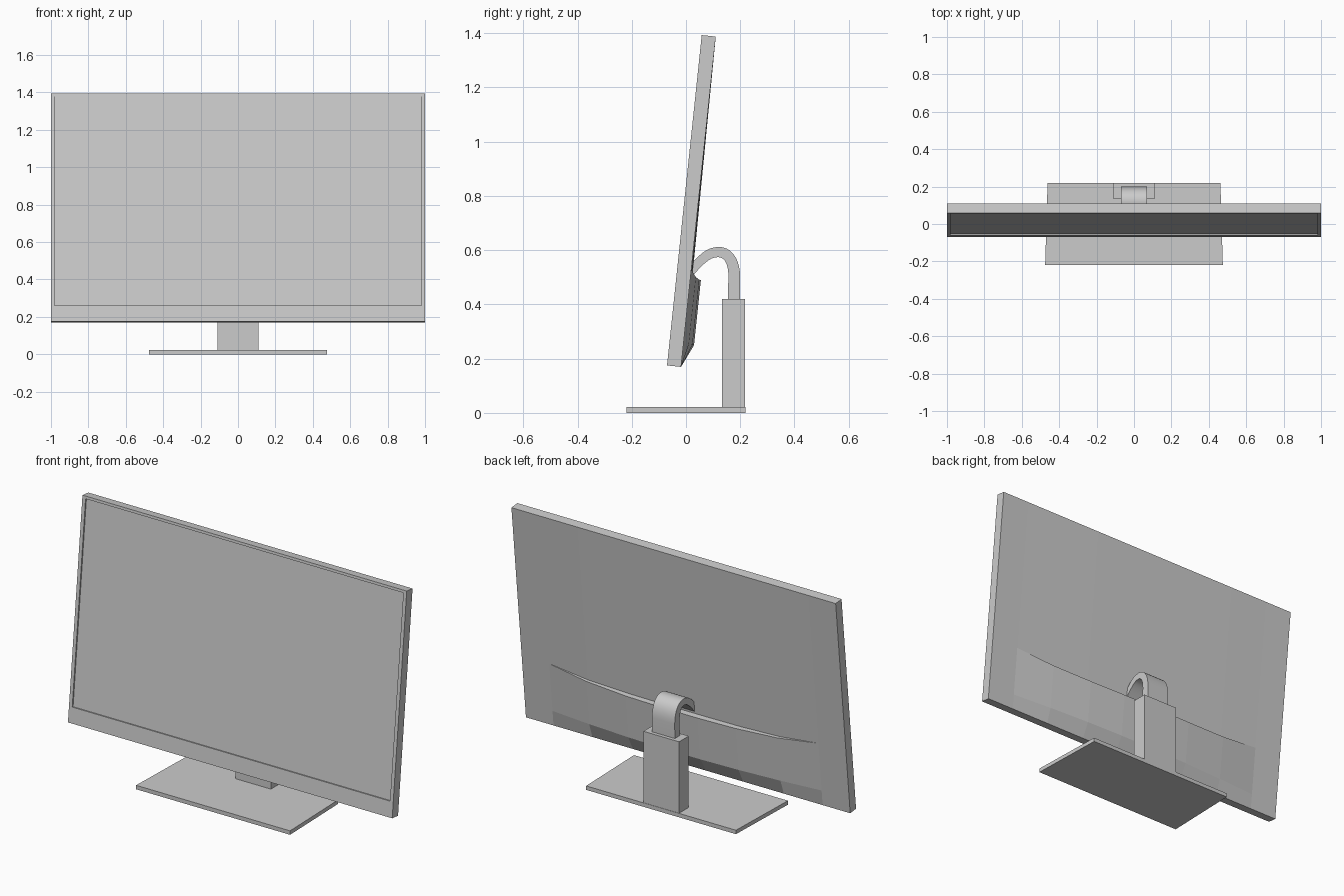
import bpy, bmesh, math
from mathutils import Vector
from mathutils.geometry import interpolate_bezier

if "Cube" in bpy.data.objects:
    bpy.data.objects.remove(bpy.data.objects["Cube"])

TILT = math.radians(6)
L, T = 1.2247, 0.052          # panel height and edge thickness


def finish(bm, name, smooth=False):
    bmesh.ops.remove_doubles(bm, verts=bm.verts, dist=1e-5)
    bmesh.ops.recalc_face_normals(bm, faces=bm.faces)
    me = bpy.data.meshes.new(name)
    bm.to_mesh(me)
    bm.free()
    ob = bpy.data.objects.new(name, me)
    bpy.context.collection.objects.link(ob)
    if smooth:
        bpy.context.view_layer.objects.active = ob
        ob.select_set(True)
        bpy.ops.object.shade_smooth_by_angle(angle=math.radians(30))
        ob.select_set(False)
    return ob


def prism(name, outline, offset, smooth=False):
    bm = bmesh.new()
    f = bm.faces.new([bm.verts.new(p) for p in outline])
    ext = bmesh.ops.extrude_face_region(bm, geom=[f])["geom"]
    bmesh.ops.translate(bm, vec=offset,
                        verts=[v for v in ext if isinstance(v, bmesh.types.BMVert)])
    # keep the starting cap so the solid is closed
    if not f.is_valid:
        bm.faces.new([bm.verts.new(p) for p in outline])
    return finish(bm, name, smooth)


def panel_point(x, v, n):
    """v runs up the tilted panel, n runs backwards through it."""
    s, c = math.sin(TILT), math.cos(TILT)
    return Vector((x, -0.07 + v * s + n * c, 0.175 + v * c - n * s))


# Tilted panel: lofted back cover with a faceted bulge and a ledge
half = [0.11, 0.34, 0.59, 0.83, 1.0]
xs = [-x for x in reversed(half)] + half


def section(x):
    k = min(abs(x) / 0.83, 1)
    bulge = 0.04 * (1 - k * k)
    crown = 0.007 * (1 - k * k)
    ledge = 0.326 + 0.035 * k ** 4
    return [(0, 0), (0, T), (0.085, T + bulge), (ledge, T + bulge),
            (ledge, T + crown), (L, T), (L, 0)]


bm = bmesh.new()


def face(points):
    unique = []
    for p in points:
        if all((p - q).length > 1e-5 for q in unique):
            unique.append(p)
    if len(unique) > 2:
        bm.faces.new([bm.verts.new(p) for p in unique])


for a, b in zip(xs, xs[1:]):
    sa, sb = section(a), section(b)
    for i in range(6):
        face([panel_point(a, *sa[i]), panel_point(a, *sa[i + 1]),
              panel_point(b, *sb[i + 1]), panel_point(b, *sb[i])])
for x in (-1, 1):
    face([panel_point(x, *p) for p in section(x)])

# Front bezel and recessed screen
outer = [(-1, 0), (1, 0), (1, L), (-1, L)]
inner = [(-0.98, 0.0875), (0.98, 0.0875), (0.98, 1.21), (-0.98, 1.21)]
DEPTH = 0.008
for i in range(4):
    j = (i + 1) % 4
    face([panel_point(*outer[i], 0), panel_point(*outer[j], 0),
          panel_point(*inner[j], 0), panel_point(*inner[i], 0)])
    face([panel_point(*inner[i], 0), panel_point(*inner[j], 0),
          panel_point(*inner[j], DEPTH), panel_point(*inner[i], DEPTH)])
face([panel_point(*p, DEPTH) for p in inner])
finish(bm, "display_panel")

# Base plate, slightly wider at the front
prism("base_plate", [(-0.475, -0.22, 0), (0.475, -0.22, 0),
                     (0.462, 0.22, 0), (-0.462, 0.22, 0)], (0, 0, 0.022))

# Upright column
prism("stand_column", [(-0.11, 0.133, 0.02), (0.11, 0.133, 0.02),
                       (0.11, 0.218, 0.02), (-0.11, 0.218, 0.02)], (0, 0, 0.4))

# Curved neck joining the column to the panel
bez = [[(0.178, 0.5), (0.178, 0.56), (0.155, 0.593), (0.12, 0.593)],
       [(0.12, 0.593), (0.08, 0.593), (0.055, 0.565), (0.008, 0.511)]]
path = [Vector((0.176, 0.41))]
for p0, h0, h1, p1 in bez:
    pts = interpolate_bezier(*[Vector((*p, 0)) for p in (p0, h0, h1, p1)], 10)
    path += [p.to_2d() for p in pts if (p.to_2d() - path[-1]).length > 1e-4]
left, right = [], []
for i, p in enumerate(path):
    d = (path[min(i + 1, len(path) - 1)] - path[max(i - 1, 0)]).normalized()
    h = 0.022 - 0.006 * i / (len(path) - 1)
    side = Vector((d.y, -d.x)) * h
    left.append(p + side)
    right.append(p - side)
prism("neck_arm", [(-0.07, p.x, p.y) for p in left + right[::-1]], (0.14, 0, 0), True)
